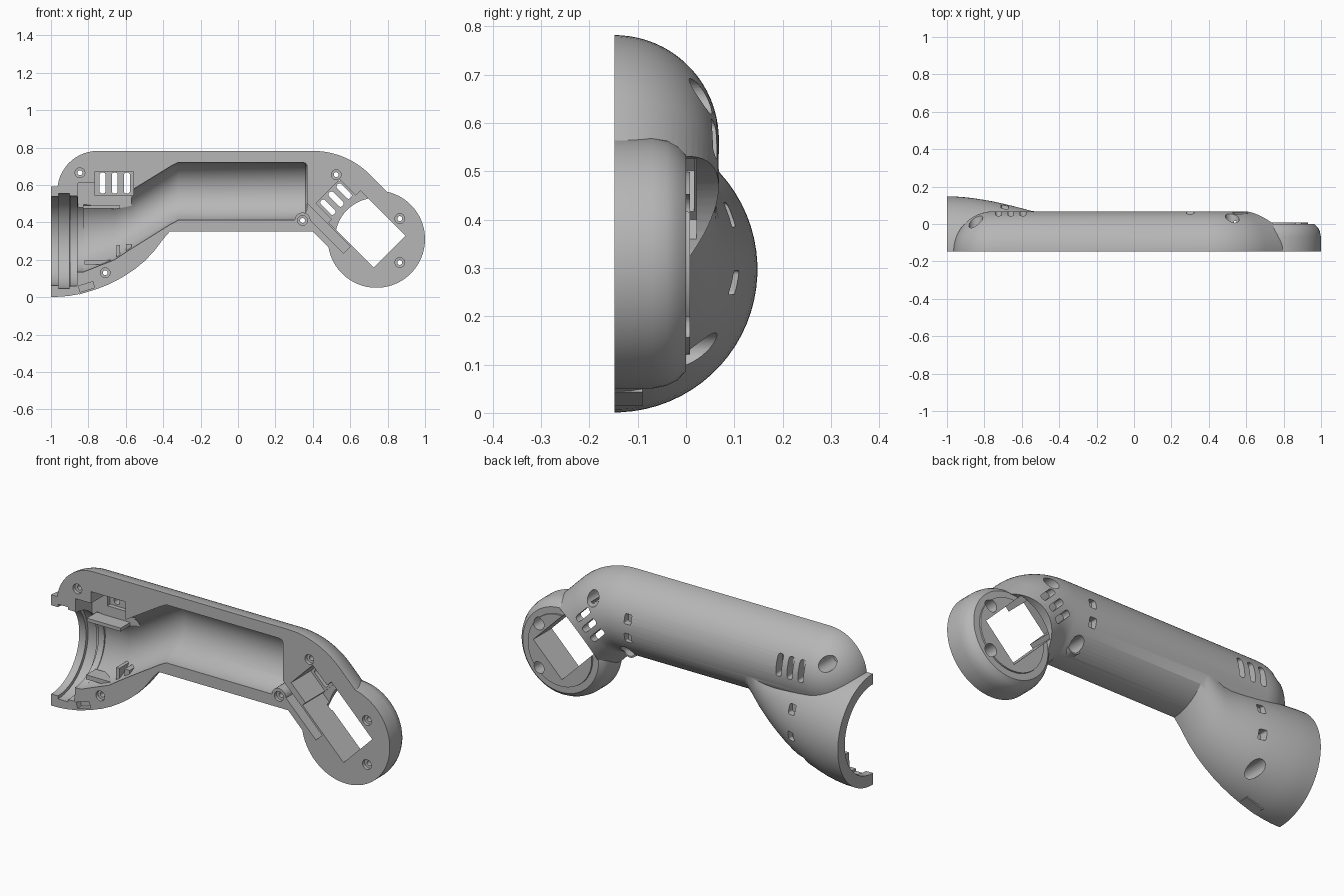
import bpy, bmesh, math
from mathutils import Vector, Matrix

if "Cube" in bpy.data.objects:
    bpy.data.objects.remove(bpy.data.objects["Cube"])

SPLIT = -0.148          # flat parting face of the half shell
X, Y, Z = Vector((1, 0, 0)), Vector((0, 1, 0)), Vector((0, 0, 1))
SEG = 72

grey = bpy.data.materials.new("casing grey")
grey.use_nodes = True
COL = (0.47, 0.47, 0.47, 1)
grey.diffuse_color = COL
grey.node_tree.nodes["Principled BSDF"].inputs["Base Color"].default_value = COL


def finish(name, bm):
    bmesh.ops.recalc_face_normals(bm, faces=bm.faces[:])
    bmesh.ops.triangulate(bm, faces=bm.faces[:])
    me = bpy.data.meshes.new(name)
    bm.to_mesh(me)
    bm.free()
    me.materials.append(grey)
    ob = bpy.data.objects.new(name, me)
    bpy.context.collection.objects.link(ob)
    return ob


def loft(name, rings, seg=SEG):
    """Skin circles given as (centre, axis_a, axis_b, radius)."""
    bm = bmesh.new()
    loops = []
    for c, a, b, r in rings:
        loops.append([bm.verts.new(c + a * (r * math.cos(t)) + b * (r * math.sin(t)))
                      for t in (math.tau * (i + 0.5) / seg for i in range(seg))])
    for p, q in zip(loops, loops[1:]):
        for i in range(seg):
            j = (i + 1) % seg
            bm.faces.new((p[i], p[j], q[j], q[i]))
    bm.faces.new(loops[0])
    bm.faces.new(loops[-1])
    return finish(name, bm)


def along_x(name, sections):
    return loft(name, [(Vector((x, SPLIT, z)), Y, Z, r) for x, z, r in sections])


def along_y(name, x, z, profile, seg=SEG):
    return loft(name, [(Vector((x, y, z)), X, Z, r) for y, r in profile], seg)


def box(name, x, z, w, h, y0, y1, turn=0, rounding=0):
    bm = bmesh.new()
    bmesh.ops.create_cube(bm, size=1)
    bmesh.ops.scale(bm, vec=(w, y1 - y0, h), verts=bm.verts)
    if rounding:
        edges = [e for e in bm.edges
                 if abs(e.verts[0].co.y - e.verts[1].co.y) > 0.5 * (y1 - y0)]
        bmesh.ops.bevel(bm, geom=edges, offset=rounding, segments=5,
                        profile=0.5, affect='EDGES')
    bm.transform(Matrix.Translation((x, (y0 + y1) / 2, z))
                 @ Matrix.Rotation(math.radians(turn), 4, 'Y'))
    return finish(name, bm)


def elbow_box(name, u0, u1, v0, v1, y0, y1, rounding=0):
    """Box aligned with the slanted forearm: u runs down it, v across it."""
    u, v = (u0 + u1) / 2, (v0 + v1) / 2
    k = math.sqrt(0.5)
    return box(name, (u + v) * k, (v - u) * k, u1 - u0, v1 - v0, y0, y1, 45, rounding)


def measure(mesh):
    bm = bmesh.new()
    bm.from_mesh(mesh)
    result = bm.calc_volume(signed=True), min((v.co.y for v in bm.verts), default=-9)
    bm.free()
    return result


def combine(target, other, op):
    """Apply a boolean, trying the next solver when the result is not sound."""
    backup = target.data.copy()
    volume, front = measure(backup)
    bpy.context.view_layer.objects.active = target
    for solver in ('MANIFOLD', 'EXACT', 'FLOAT'):
        m = target.modifiers.new("bool", 'BOOLEAN')
        m.operation, m.solver, m.object = op, solver, other
        bpy.ops.object.modifier_apply(modifier=m.name)
        new_volume, new_front = measure(target.data)
        if op == 'UNION' and new_volume > volume:
            break
        if op == 'DIFFERENCE' and 0 < new_volume < volume and new_front > front - 0.001:
            break
        target.data = backup.copy()
    bpy.data.objects.remove(other)


# Main tube: domed end, straight run, 45 degree bend, slanted run
R, AX = 0.216, 0.566
rings = []
for i in range(14):
    t = math.radians(88 - 88 * i / 13)
    rings.append((Vector((-0.75 - R * math.sin(t), SPLIT, AX)), Y, Z, R * math.cos(t)))
for i in range(13):
    t = math.radians(45 * i / 12)
    d = Vector((math.sin(t), 0, math.cos(t)))
    rings.append((Vector((0.4, SPLIT, AX - R)) + d * R, Y, d, R))
rings.append((Vector((0.74, SPLIT, 0.314)), Y, d, R))
body = loft("arm_half_shell", rings)
combine(body, along_y("seat_cut", 0.74, 0.31, [(-0.003, 0.221), (0.3, 0.221)]), 'DIFFERENCE')

# Joint disc with rounded rim and raised hub
combine(body, along_y("joint_disc", 0.74, 0.31, [
    (-0.25, 0.26), (-0.07, 0.26), (-0.04, 0.254), (-0.018, 0.243), (0, 0.224),
    (0.0005, 0.19), (0.008, 0.189)]), 'UNION')

# Flared collar that sinks into the tube
combine(body, along_x("collar", [
    (-1, 0.297, 0.296), (-0.95, 0.297, 0.295), (-0.9, 0.298, 0.291), (-0.85, 0.301, 0.285),
    (-0.8, 0.307, 0.277), (-0.75, 0.313, 0.268), (-0.7, 0.321, 0.257), (-0.65, 0.333, 0.245),
    (-0.6, 0.349, 0.232), (-0.55, 0.37, 0.219), (-0.5, 0.402, 0.21), (-0.45, 0.45, 0.206),
    (-0.4, 0.515, 0.205), (-0.36, 0.562, 0.206)]), 'UNION')

# Small latch block under the collar
combine(body, box("latch_block", -0.81, 0.055, 0.1, 0.055, -0.2, -0.09, -17), 'UNION')

# Split the solid flat
combine(body, box("split_cut", 0, 0.4, 3, 2, -1, SPLIT), 'DIFFERENCE')

# Hollow: grooved bearing mouth, stop wall, tapering throat, tube cavity
cuts = [along_x("cavity", [
    (-1.05, 0.3, 0.237), (-0.96, 0.3, 0.237), (-0.959, 0.3, 0.253), (-0.9, 0.3, 0.253),
    (-0.899, 0.3, 0.24), (-0.861, 0.3, 0.24), (-0.86, 0.335, 0.2), (-0.826, 0.335, 0.2),
    (-0.825, 0.342, 0.207), (-0.66, 0.37, 0.17), (-0.57, 0.415, 0.156),
    (-0.36, 0.545, 0.155), (-0.32, AX, 0.155),
    (0.345, AX, 0.155), (0.362, AX, 0.15), (0.37, AX, 0.135)])]

# Pockets behind the vents, motor opening and cable channel
cuts += [
    box("upper_pocket", -0.7125, 0.53, 0.285, 0.16, -0.3, -0.01),
    box("vent_pocket", -0.662, 0.608, 0.204, 0.128, -0.31, 0.013),
    elbow_box("motor_opening", 0.06, 0.402, 0.626, 0.866, -0.32, 0.022),
    elbow_box("elbow_vent_pocket", -0.06, 0.1, 0.65, 0.83, -0.33, 0.017),
    elbow_box("cable_channel", -0.09, 0.233, 0.565, 0.615, -0.34, -0.05),
    box("latch_slot", -0.81, 0.055, 0.08, 0.033, -0.35, -0.115, -17),
]

# Vent slots
for i in range(3):
    cuts.append(box("vent", -0.724 + 0.065 * i, 0.61, 0.032, 0.112, -0.1, 0.3, 0, 0.013))
    v = 0.68 + 0.061 * i
    cuts.append(elbow_box("vent", -0.05, 0.05, v - 0.016, v + 0.016, -0.105, 0.3, 0.013))

# Little blind clip windows
for x, floor, zs in ((-0.69, 0.06, (0.41, 0.27)), (0.3, 0.03, (0.615, 0.515))):
    for z in zs:
        cuts.append(box("clip_window", x, z, 0.04, 0.05, floor, 0.3, 0, 0.008))

for c in cuts:
    combine(body, c, 'DIFFERENCE')

# Screw boss beside the bend
combine(body, along_y("screw_boss", 0.345, 0.41, [(SPLIT, 0.042), (-0.02, 0.042)], 32), 'UNION')

# Screw holes with a deep counterbore from the back
for x, z, floor, r in ((-0.845, 0.665, -0.09, 0.037), (0.525, 0.655, -0.09, 0.037),
                       (-0.71, 0.13, -0.09, 0.036), (0.345, 0.41, -0.09, 0.034),
                       (0.865, 0.42, -0.08, 0.032), (0.865, 0.185, -0.08, 0.032)):
    combine(body, along_y("screw_bore", x, z, [
        (-0.2, 0.026), (-0.13, 0.026), (-0.129, 0.013), (floor, 0.013),
        (floor + 0.001, r), (0.3, r)], 32), 'DIFFERENCE')

# Inner ribs holding the bearing and electronics
box("upper_rib", -0.73, 0.482, 0.2, 0.018, -0.09, 0.0)
box("lower_tray", -0.72, 0.187, 0.2, 0.024, -0.11, -0.03)
box("tray_clip", -0.64, 0.235, 0.02, 0.09, -0.1, -0.01)
box("tray_clip_end", -0.585, 0.25, 0.03, 0.07, -0.1, -0.03)

# Smooth curved surfaces, crisp edges
bpy.ops.object.select_all(action='DESELECT')
body.select_set(True)
bpy.context.view_layer.objects.active = body
bpy.ops.object.shade_smooth_by_angle(angle=math.radians(28))
